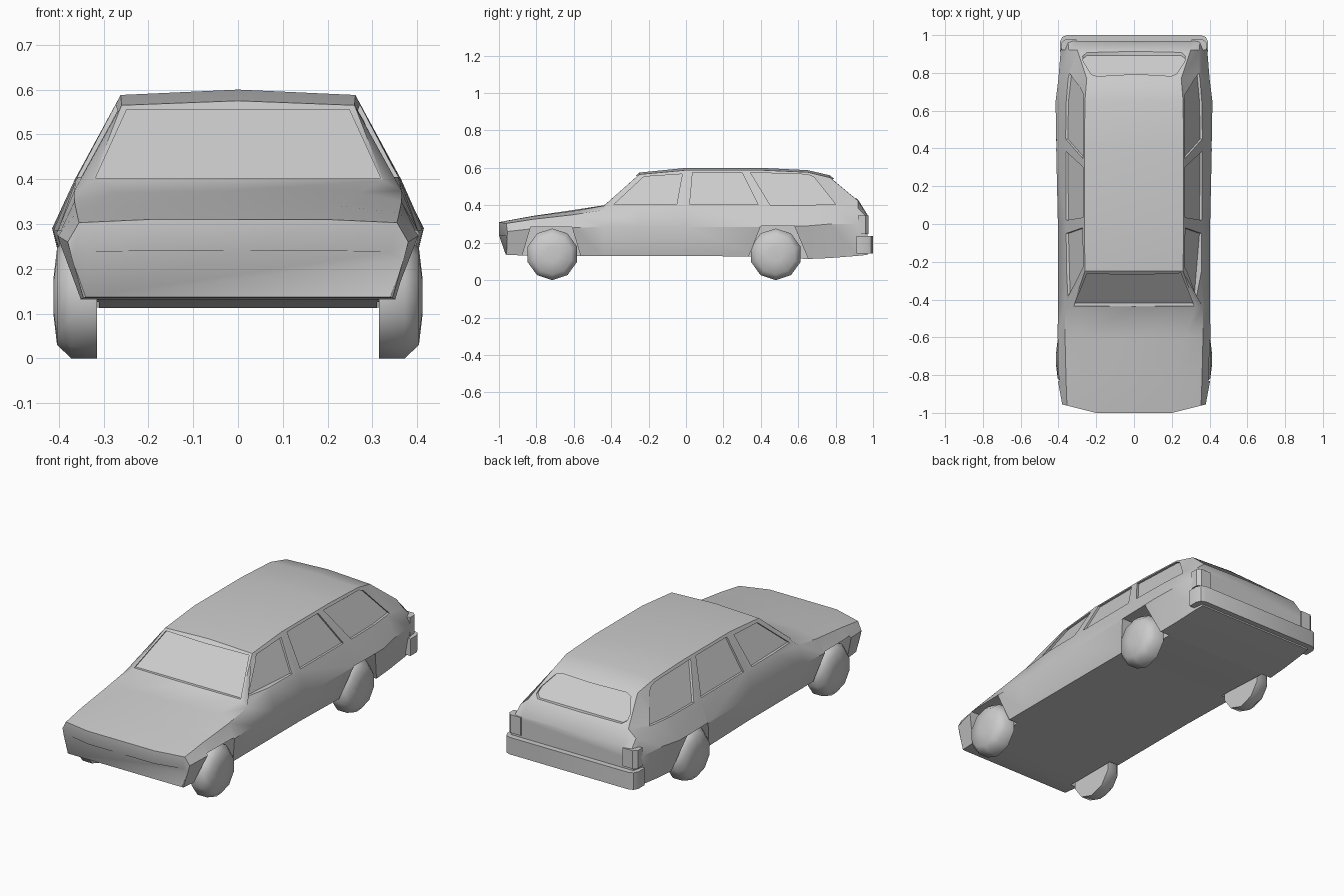
import bpy, bmesh, math
from mathutils import Vector
from mathutils.bvhtree import BVHTree

if "Cube" in bpy.data.objects:
    bpy.data.objects.remove(bpy.data.objects["Cube"])


def loft(name, rings):
    """Closed solid through rings of equal point count, capped at both ends."""
    bm = bmesh.new()
    vs = [[bm.verts.new(p) for p in r] for r in rings]
    n = len(vs[0])
    for a, b in zip(vs, vs[1:]):
        for i in range(n):
            j = (i + 1) % n
            bm.faces.new((a[i], a[j], b[j], b[i]))
    bm.faces.new(vs[0])
    bm.faces.new(vs[-1])
    bmesh.ops.recalc_face_normals(bm, faces=bm.faces)
    me = bpy.data.meshes.new(name)
    bm.to_mesh(me)
    bm.free()
    ob = bpy.data.objects.new(name, me)
    bpy.context.collection.objects.link(ob)
    return ob


def smooth(ob, angle=35):
    bpy.ops.object.select_all(action='DESELECT')
    ob.select_set(True)
    bpy.context.view_layer.objects.active = ob
    bpy.ops.object.shade_smooth_by_angle(angle=math.radians(angle))


# Body sections: y, centre z, then (x, z) of roof edge, shoulder, belt, sill
SECTIONS = [
    (-1.00, .24, (.20, .24), (.34, .238), (.37, .22), (.34, .137)),
    (-1.00, .31, (.20, .31), (.355, .303), (.38, .26), (.345, .135)),
    (-.82, .343, (.22, .341), (.36, .325), (.405, .275), (.355, .13)),
    (-.60, .375, (.27, .37), (.365, .35), (.405, .28), (.365, .13)),
    (-.44, .40, (.325, .397), (.365, .375), (.402, .285), (.365, .13)),
    (-.25, .575, (.26, .565), (.363, .395), (.402, .285), (.365, .13)),
    (0, .60, (.262, .588), (.362, .40), (.403, .285), (.365, .13)),
    (.40, .60, (.262, .588), (.364, .40), (.412, .285), (.37, .125)),
    (.65, .588, (.26, .577), (.36, .40), (.415, .29), (.37, .113)),
    (.77, .56, (.25, .548), (.352, .40), (.40, .30), (.365, .118)),
    (.92, .43, (.30, .424), (.345, .385), (.388, .30), (.358, .13)),
    (.97, .35, (.30, .35), (.35, .335), (.372, .29), (.352, .135)),
]
rings = []
for k, (y, zc, *side) in enumerate(SECTIONS):
    def place(x, z):
        # nose corners sweep back and the chin tucks under
        back = max(0, (abs(x) - .2) * .25 if z > .2 else 0, (.24 - z) * .35) if k < 2 else 0
        return (x, y + back + (.004 * k if k < 2 and z < .2 else 0), z)
    rings.append([place(0, zc)] + [place(x, z) for x, z in side]
                 + [place(-x, z) for x, z in reversed(side)])
body = loft("body", rings)
bm = bmesh.new()
bm.from_mesh(body.data)
surface = BVHTree.FromBMesh(bm)
bm.free()

cutters = []


def recess(points, direction, depth=.012):
    """Cutter that sinks a window outline below the body surface."""
    d = Vector(direction)
    inner, outer = [], []
    for p in points:
        hit = surface.ray_cast(Vector(p) - d * 2, d)[0]
        inner.append(hit + d * depth)
        outer.append(hit - d * .06)
    cutters.append(loft("window_cutter", [inner, outer]))


# Side windows (y, z)
SIDE_WINDOWS = [
    [(-.385, .405), (-.05, .405), (-.02, .567), (-.225, .553)],
    [(.02, .405), (.385, .405), (.30, .575), (.035, .575)],
    [(.45, .402), (.65, .402), (.80, .405), (.685, .55), (.65, .565), (.345, .575)],
]
# Wheel arches (y, z)
ARCHES = [
    [(-.90, .05), (-.83, .285), (-.61, .285), (-.54, .05)],
    [(.305, .05), (.40, .288), (.58, .288), (.68, .05)],
]
for s in (1, -1):
    for w in SIDE_WINDOWS:
        recess([(0, y, z) for y, z in w], (-s, 0, 0))
    for a in ARCHES:
        cutters.append(loft("arch_cutter", [[(s * x, y, z) for y, z in a] for x in (.31, .5)]))

# Windscreen and rear window (x, z)
recess([(-.318, 0, .403), (.318, 0, .403), (.248, 0, .556), (-.248, 0, .556)], (0, 1, 0), .014)
half = [(.25, .435), (.272, .45), (.268, .475), (.225, .53), (.195, .54)]
recess([(x, 0, z) for x, z in half] + [(-x, 0, z) for x, z in reversed(half)], (0, -1, 0), .016)

bpy.context.view_layer.objects.active = body
for c in cutters:
    c.hide_render = True
    m = body.modifiers.new("cut", 'BOOLEAN')
    m.operation, m.solver, m.object = 'DIFFERENCE', 'EXACT', c
    bpy.ops.object.modifier_apply(modifier=m.name)
    bpy.data.objects.remove(c)
smooth(body)

# Wheels: ten-sided with a domed outer face
for s in (1, -1):
    for tag, y in (("front", -.715), ("rear", .48)):
        prof = [(.315, .138), (.372, .138), (.404, .108), (.412, .04)]
        wheel = loft(f"{tag}_wheel", [
            [(s * x, y + r * math.sin(i * math.tau / 10), .138 - r * math.cos(i * math.tau / 10))
             for i in range(10)] for x, r in prof])
        smooth(wheel, 60)

# Rear bumper wrapping the corners
edge = [(.355, 1.0), (.38, .99), (.392, .965), (.392, .912), (.355, .912), (.352, .96)]
outline = edge + [(-x, y) for x, y in reversed(edge)]
bumper = loft("rear_bumper", [[(x, y, z) for x, y in outline] for z in (.143, .235)])
smooth(bumper)

# Tail lights on the rear corners
for s in (1, -1):
    loft("tail_light", [[(s * x, y, z) for x, y in
         ((.305, .92), (.305, .976), (.365, .976), (.384, .96), (.384, .92))] for z in (.247, .345)])
